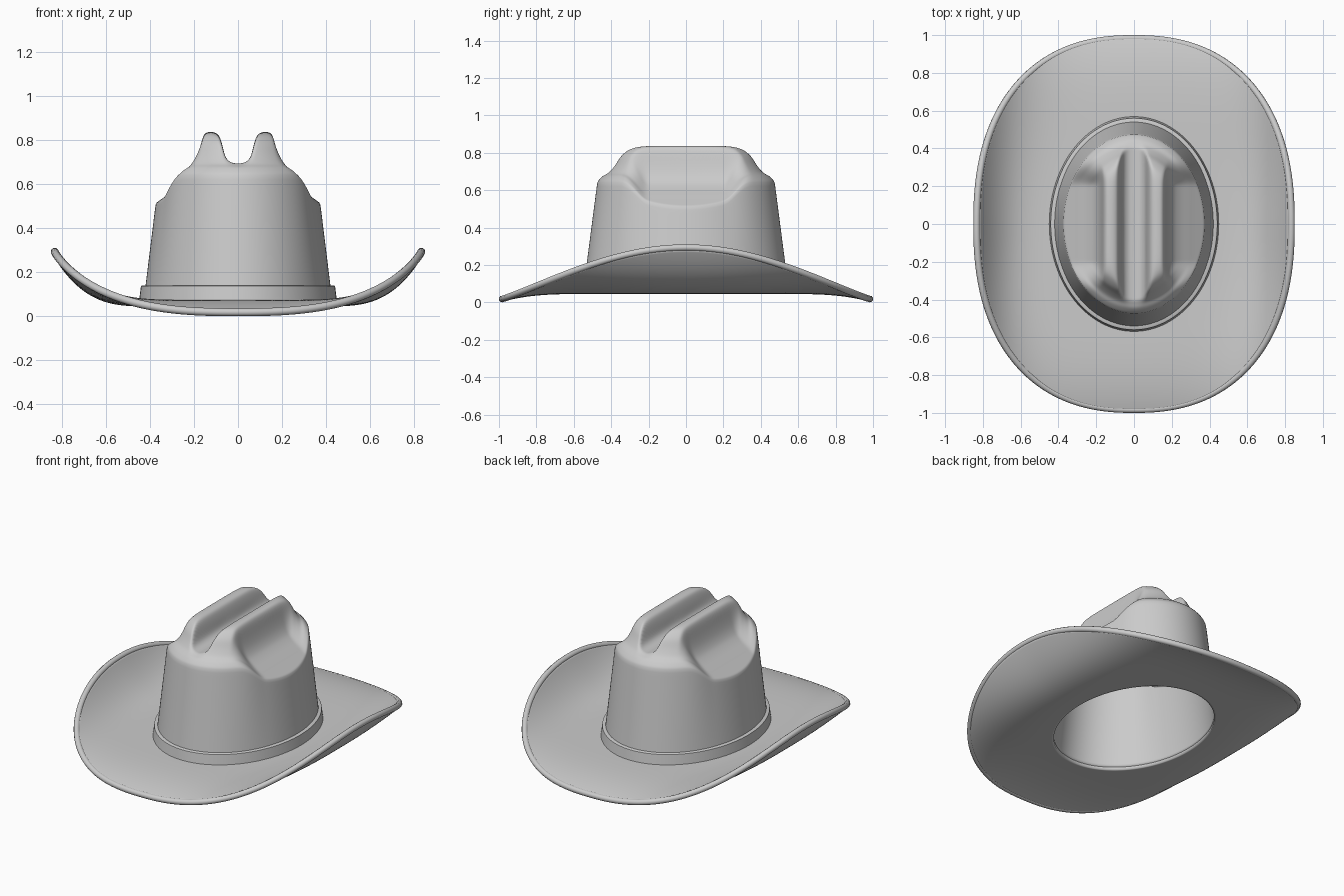
import bpy, bmesh, math

if "Cube" in bpy.data.objects:
    bpy.data.objects.remove(bpy.data.objects["Cube"])

SEG = 224


def table(pts, x):
    """Smooth interpolation through a short list of (x, value) points."""
    if x <= pts[0][0]:
        return pts[0][1]
    if x >= pts[-1][0]:
        return pts[-1][1]
    slopes = []
    for i in range(len(pts)):
        a, b = pts[max(i - 1, 0)], pts[min(i + 1, len(pts) - 1)]
        slopes.append((b[1] - a[1]) / (b[0] - a[0]))
    for i in range(len(pts) - 1):
        (x0, v0), (x1, v1) = pts[i], pts[i + 1]
        if x <= x1:
            h = x1 - x0
            t = (x - x0) / h
            t2, t3 = t * t, t * t * t
            return ((2 * t3 - 3 * t2 + 1) * v0 + (t3 - 2 * t2 + t) * h * slopes[i]
                    + (3 * t2 - 2 * t3) * v1 + (t3 - t2) * h * slopes[i + 1])


def smoothstep(a, b, x):
    t = max(0, min(1, (x - a) / (b - a)))
    return t * t * (3 - 2 * t)


def smooth_min(a, b, k=0.025):
    h = max(k - abs(a - b), 0) / k
    return min(a, b) - h * h * k / 4


def oval(rx, ry, z, n=2.0):
    """Ring of points on a superellipse."""
    out = []
    for i in range(SEG):
        u = 2 * math.pi * i / SEG
        c, s = math.cos(u), math.sin(u)
        out.append((rx * math.copysign(abs(c) ** (2 / n), c),
                    ry * math.copysign(abs(s) ** (2 / n), s), z))
    return out


def loft(name, rings, tip=None, loop=False):
    """Skin a stack of rings into a smooth object."""
    bm = bmesh.new()
    vs = [[bm.verts.new(p) for p in ring] for ring in rings]
    pairs = list(zip(vs, vs[1:])) + ([(vs[-1], vs[0])] if loop else [])
    for a, b in pairs:
        for i in range(SEG):
            j = (i + 1) % SEG
            bm.faces.new((a[i], a[j], b[j], b[i]))
    if tip:
        t = bm.verts.new(tip)
        for i in range(SEG):
            bm.faces.new((vs[-1][i], vs[-1][(i + 1) % SEG], t))
    if loop:
        bmesh.ops.recalc_face_normals(bm, faces=bm.faces)
    for f in bm.faces:
        f.smooth = True
    me = bpy.data.meshes.new(name)
    bm.to_mesh(me)
    bm.free()
    ob = bpy.data.objects.new(name, me)
    bpy.context.collection.objects.link(ob)
    return ob


def solidify(ob, thickness, offset):
    m = ob.modifiers.new("thickness", 'SOLIDIFY')
    m.thickness, m.offset = thickness, offset


# Crown top: dome by relative radius, cut by the groove, ridges and side dents
RX, RY = 0.374, 0.474
DOME = [(0, .84), (.5, .84), (.66, .825), (.76, .785), (.82, .735), (.88, .695), (.94, .675), (1, .645)]
CUT = [(0, .69), (.035, .698), (.06, .725), (.07, .77), (.085, .815), (.105, .836), (.125, .842),
       (.148, .832), (.163, .80), (.172, .745), (.19, .68), (.22, .63), (.30, .565), (.374, .51)]


def crown_top(x, y):
    dome = table(DOME, math.hypot(x / RX, y / RY))
    z = smooth_min(dome, table(CUT, abs(x)) + 0.003)
    if abs(x) > 0.125:
        z = dome + (z - dome) * (1 - smoothstep(0.2, 0.36, abs(y)))
    return z


# Crown
base = oval(.43, .55, .06)
rim = [(x, y, crown_top(x, y)) for x, y, _ in oval(RX, RY, 0)]
rings = []
for k in range(24):
    t = k / 24
    rings.append([tuple(a + (b - a) * t for a, b in zip(p, q)) for p, q in zip(base, rim)])
rings.append(rim)
for k in range(1, 70):
    s = 1 - k / 70
    rings.append([(x * s, y * s, crown_top(x * s, y * s)) for x, y, _ in rim])
crown = loft("crown", rings, tip=(0, 0, crown_top(0, 0)))
sm = crown.modifiers.new("soften", 'SMOOTH')
sm.factor, sm.iterations = 0.5, 3
solidify(crown, 0.02, -1)

# Brim: sides curl up, front and back dip
inner = oval(.41, .53, .06)
outer = oval(.833, .983, 0, 2.35)
outer = [(x, y, .018 + .275 * max(0, math.cos(math.pi * y / 2 / .983)) ** 1.1) for x, y, _ in outer]
rings = []
for k in range(41):
    t = 1 - k / 40
    rings.append([(a[0] + (b[0] - a[0]) * t, a[1] + (b[1] - a[1]) * t,
                   .06 + (b[2] - .06) * t ** 3.1) for a, b in zip(inner, outer)])
brim = loft("brim", rings)
solidify(brim, 0.03, 0)

# Rolled brim edge
cu = bpy.data.curves.new("brim_edge", 'CURVE')
cu.dimensions = '3D'
cu.bevel_depth, cu.bevel_resolution = 0.018, 3
sp = cu.splines.new('POLY')
sp.points.add(SEG - 1)
for p, co in zip(sp.points, outer):
    p.co = (*co, 1)
sp.use_cyclic_u = True
sp.use_smooth = True
bpy.context.collection.objects.link(bpy.data.objects.new("brim_edge", cu))

# Hat band
band = loft("hat_band", [oval(.45, .57, .065), oval(.441, .56, .137), oval(.436, .555, .14),
                         oval(.415, .53, .14), oval(.42, .535, .065)], loop=True)
bpy.ops.object.select_all(action='DESELECT')
band.select_set(True)
bpy.context.view_layer.objects.active = band
bpy.ops.object.shade_smooth_by_angle(angle=math.radians(35))
